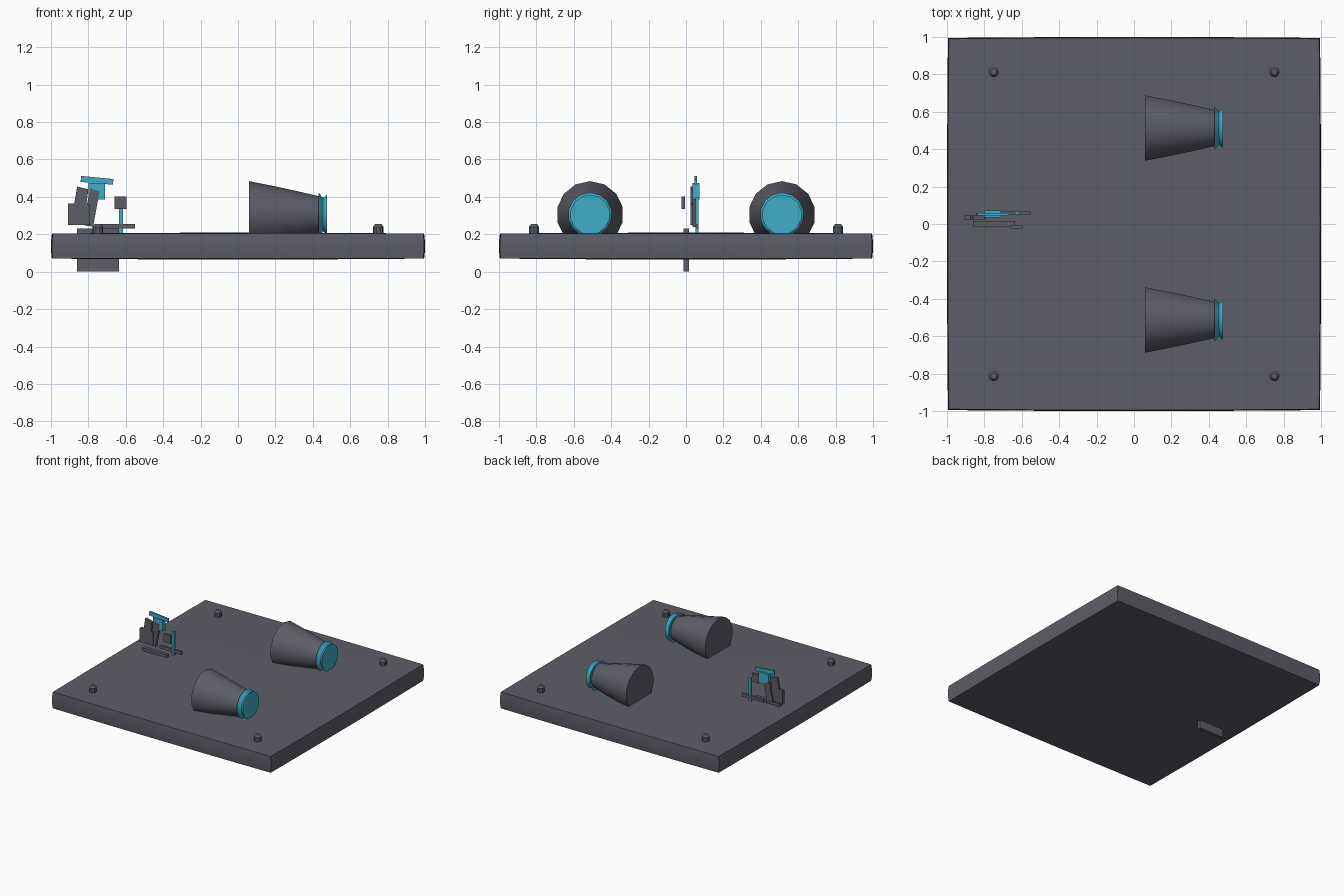
import bpy, bmesh, math
from mathutils import Matrix, Vector

if "Cube" in bpy.data.objects:
    bpy.data.objects.remove(bpy.data.objects["Cube"])


def material(name, rgb):
    m = bpy.data.materials.new(name)
    m.diffuse_color = (*rgb, 1)
    m.use_nodes = True
    m.node_tree.nodes["Principled BSDF"].inputs["Base Color"].default_value = m.diffuse_color
    return m


DARK = material("dark_grey", (0.11, 0.11, 0.14))
BLUE = material("cyan", (0.05, 0.42, 0.58))


def finish(name, bm, mat, smooth=False):
    bmesh.ops.recalc_face_normals(bm, faces=bm.faces)
    me = bpy.data.meshes.new(name)
    bm.to_mesh(me)
    bm.free()
    me.materials.append(mat)
    ob = bpy.data.objects.new(name, me)
    bpy.context.collection.objects.link(ob)
    if smooth:
        bpy.context.view_layer.objects.active = ob
        ob.select_set(True)
        bpy.ops.object.shade_smooth_by_angle(angle=math.radians(35))
        ob.select_set(False)
    return ob


def lathe(name, profile, sides, matrix, mat):
    """Capped solid of revolution about local z from (radius, height) points."""
    bm = bmesh.new()
    rings = []
    for r, h in profile:
        rings.append([bm.verts.new((r * math.cos(math.tau * i / sides),
                                    r * math.sin(math.tau * i / sides), h))
                      for i in range(sides)])
    for a, b in zip(rings, rings[1:]):
        for i in range(sides):
            j = (i + 1) % sides
            bm.faces.new((a[i], a[j], b[j], b[i]))
    bm.faces.new(rings[0])
    bm.faces.new(rings[-1])
    bm.transform(matrix)
    return finish(name, bm, mat, True)


def plate(name, outline, y0, y1, mat):
    """Flat plate: an (x, z) outline given thickness along y."""
    bm = bmesh.new()
    f = bm.faces.new([bm.verts.new((x, y0, z)) for x, z in outline])
    ext = bmesh.ops.extrude_face_region(bm, geom=[f])["geom"]
    for v in ext:
        if isinstance(v, bmesh.types.BMVert):
            v.co.y = y1
    return finish(name, bm, mat)


def rect(x0, x1, z0, z1):
    return [(x0, z0), (x1, z0), (x1, z1), (x0, z1)]


# Slab with gently bulging sides
bm = bmesh.new()
bmesh.ops.create_cube(bm, size=2)
bmesh.ops.subdivide_edges(bm, edges=bm.edges[:], cuts=3, use_grid_fill=True)
for v in bm.verts:
    x, y, z = v.co
    v.co = Vector((x * (1 - 0.005 * y * y - 0.005 * z * z),
                   y * (1 - 0.005 * x * x - 0.005 * z * z),
                   0.137 + z * (0.072 - 0.005 * max(x * x, y * y))))
finish("base_slab", bm, DARK, True)

# Corner bolts
for sx in (-1, 1):
    for sy in (-1, 1):
        lathe("corner_bolt", [(0.028, 0.18), (0.028, 0.24), (0.016, 0.256)], 10,
              Matrix.Translation((0.75 * sx, 0.813 * sy, 0)), DARK)

# Pair of half-sunk cones, each with a flared cap
for sy in (-1, 1):
    m = Matrix.Translation((0, 0.513 * sy, 0.305)) @ Matrix.Rotation(math.pi / 2, 4, 'Y')
    lathe("cone_body", [(0.179, 0.06), (0.153, 0.19), (0.127, 0.31), (0.098, 0.435)],
          14, m, DARK)
    lathe("cone_cap", [(0.118, 0.43), (0.09, 0.454), (0.107, 0.477)], 14, m, BLUE)

# Small lever mechanism made of thin plates
plate("keel_plate", rect(-0.862, -0.637, 0, 0.23), -0.014, 0.015, DARK)
plate("rail_bar", rect(-0.75, -0.55, 0.23, 0.255), 0.05, 0.068, DARK)
plate("lever_body", [(-0.91, 0.25), (-0.79, 0.25), (-0.79, 0.36), (-0.81, 0.365),
                     (-0.80, 0.44), (-0.86, 0.455), (-0.875, 0.365), (-0.91, 0.365)],
      0.024, 0.046, DARK)
plate("lever_arm", [(-0.83, 0.25), (-0.775, 0.24), (-0.74, 0.43), (-0.79, 0.445)],
      0.034, 0.058, DARK)
plate("small_block", rect(-0.66, -0.595, 0.335, 0.402), -0.024, -0.006, DARK)
plate("post", rect(-0.637, -0.615, 0.19, 0.40), 0.05, 0.066, BLUE)
plate("head_block", [(-0.80, 0.41), (-0.76, 0.385), (-0.71, 0.385), (-0.71, 0.475),
                     (-0.80, 0.475)], 0.036, 0.073, BLUE)
plate("head_bar", [(-0.842, 0.48), (-0.67, 0.465), (-0.665, 0.495), (-0.838, 0.512)],
      0.045, 0.058, BLUE)
